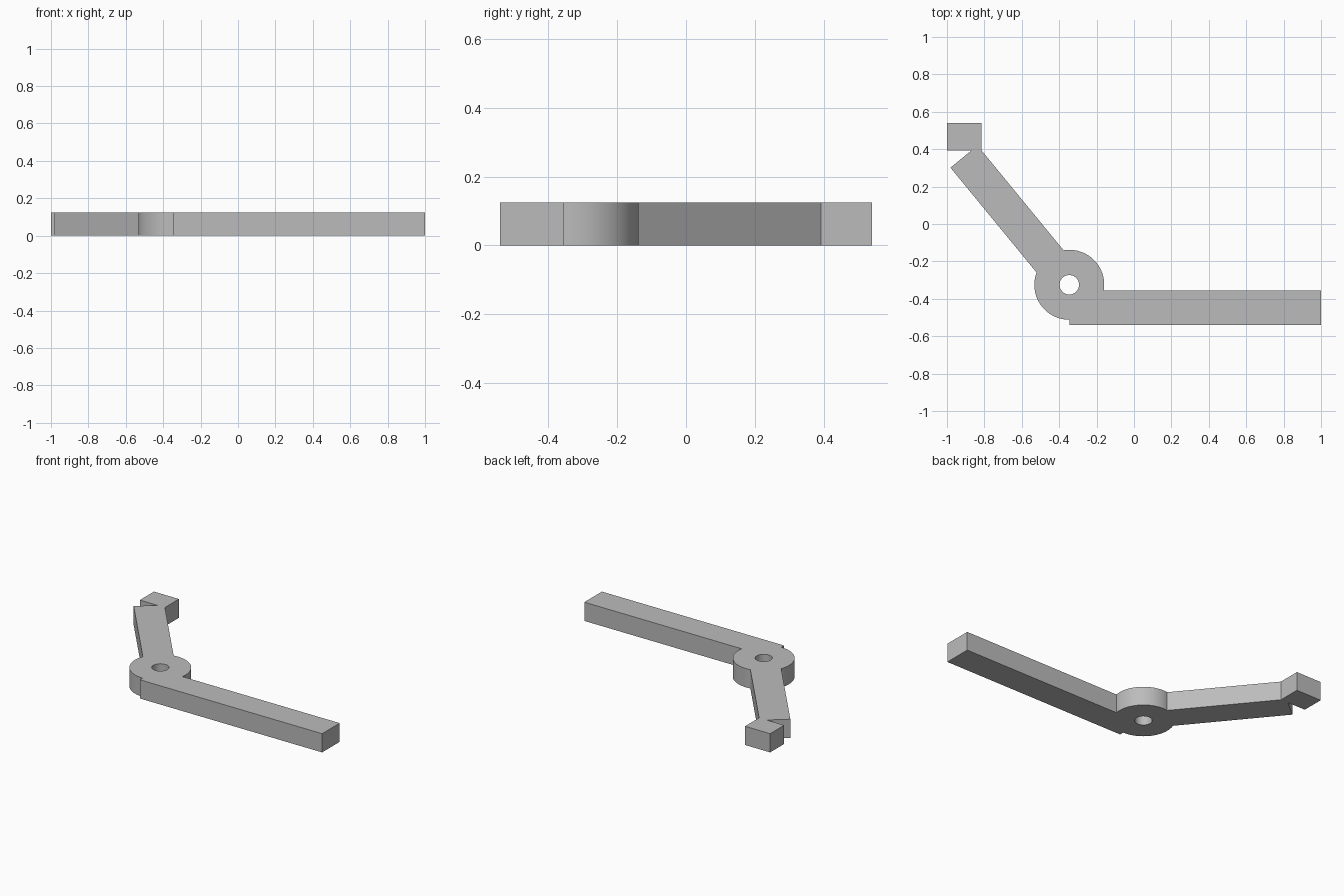
import bpy
import bmesh
from math import radians, degrees, asin, sin, cos
from mathutils import Vector

cube = bpy.data.objects.get("Cube")
if cube:
    bpy.data.objects.remove(cube)

# Main dimensions
HEIGHT = 0.125
HUB = Vector((-0.346, -0.325))
HUB_R, HOLE_R = 0.187, 0.052
HALF_W = HUB_R / 2
ARM_ANGLE, ARM_LEN = 129.4, 0.887
BAR_BACK, BAR_FRONT = -0.356, -0.541
BLOCK_FRONT, BLOCK_BACK = 0.393, 0.541


def arc(radius, start, end, steps):
    """Points around the hub centre, angles in degrees."""
    angles = [radians(start + (end - start) * i / steps) for i in range(steps + 1)]
    return [HUB + radius * Vector((cos(a), sin(a))) for a in angles]


def at_height(a, b, y):
    """Point of the line a-b at the given y."""
    return a.lerp(b, (y - a.y) / (b.y - a.y))


# Slanted arm corners
along = Vector((cos(radians(ARM_ANGLE)), sin(radians(ARM_ANGLE))))
side = Vector((along.y, -along.x)) * HALF_W
tip_right = HUB + along * ARM_LEN + side
tip_left = HUB + along * ARM_LEN - side
block_right = at_height(HUB + side, tip_right, BLOCK_FRONT)
block_inner = at_height(tip_left, tip_right, BLOCK_FRONT)

# Outline: straight bar, hub, slanted arm, end block, arm, hub
bar_angle = degrees(asin((BAR_BACK - HUB.y) / HUB_R))
outline = [Vector((HUB.x, BAR_FRONT)), Vector((1, BAR_FRONT)), Vector((1, BAR_BACK))]
outline += arc(HUB_R, bar_angle, ARM_ANGLE - 30, 28)
outline += [block_right, Vector((block_right.x, BLOCK_BACK)),
            Vector((-1, BLOCK_BACK)), Vector((-1, BLOCK_FRONT)),
            block_inner, tip_left]
outline += arc(HUB_R, ARM_ANGLE + 30, 270, 28)
hole = arc(HOLE_R, 0, 360, 48)[:-1]

# Filled profile extruded to the plate thickness
curve = bpy.data.curves.new("angled_lever_profile", "CURVE")
curve.dimensions = "2D"
curve.fill_mode = "BOTH"
curve.extrude = HEIGHT / 2
for points in (outline, hole):
    spline = curve.splines.new("POLY")
    spline.points.add(len(points) - 1)
    for target, p in zip(spline.points, points):
        target.co = (p.x, p.y, 0, 1)
    spline.use_cyclic_u = True

lever = bpy.data.objects.new("angled_lever", curve)
bpy.context.collection.objects.link(lever)
bpy.ops.object.select_all(action="DESELECT")
lever.select_set(True)
bpy.context.view_layer.objects.active = lever
bpy.ops.object.convert(target="MESH")
lever = bpy.context.object

# Join caps to walls and stand it on the ground
bm = bmesh.new()
bm.from_mesh(lever.data)
bmesh.ops.remove_doubles(bm, verts=bm.verts, dist=0.0001)
bmesh.ops.translate(bm, verts=bm.verts, vec=(0, 0, HEIGHT / 2))
bmesh.ops.recalc_face_normals(bm, faces=bm.faces)
bm.to_mesh(lever.data)
bm.free()
bpy.ops.object.shade_smooth_by_angle(angle=radians(30))

# Plain grey
grey = bpy.data.materials.new("plain_grey")
grey.use_nodes = True
colour = (0.5, 0.5, 0.5, 1)
grey.diffuse_color = colour
grey.node_tree.nodes["Principled BSDF"].inputs["Base Color"].default_value = colour
lever.data.materials.clear()
lever.data.materials.append(grey)
